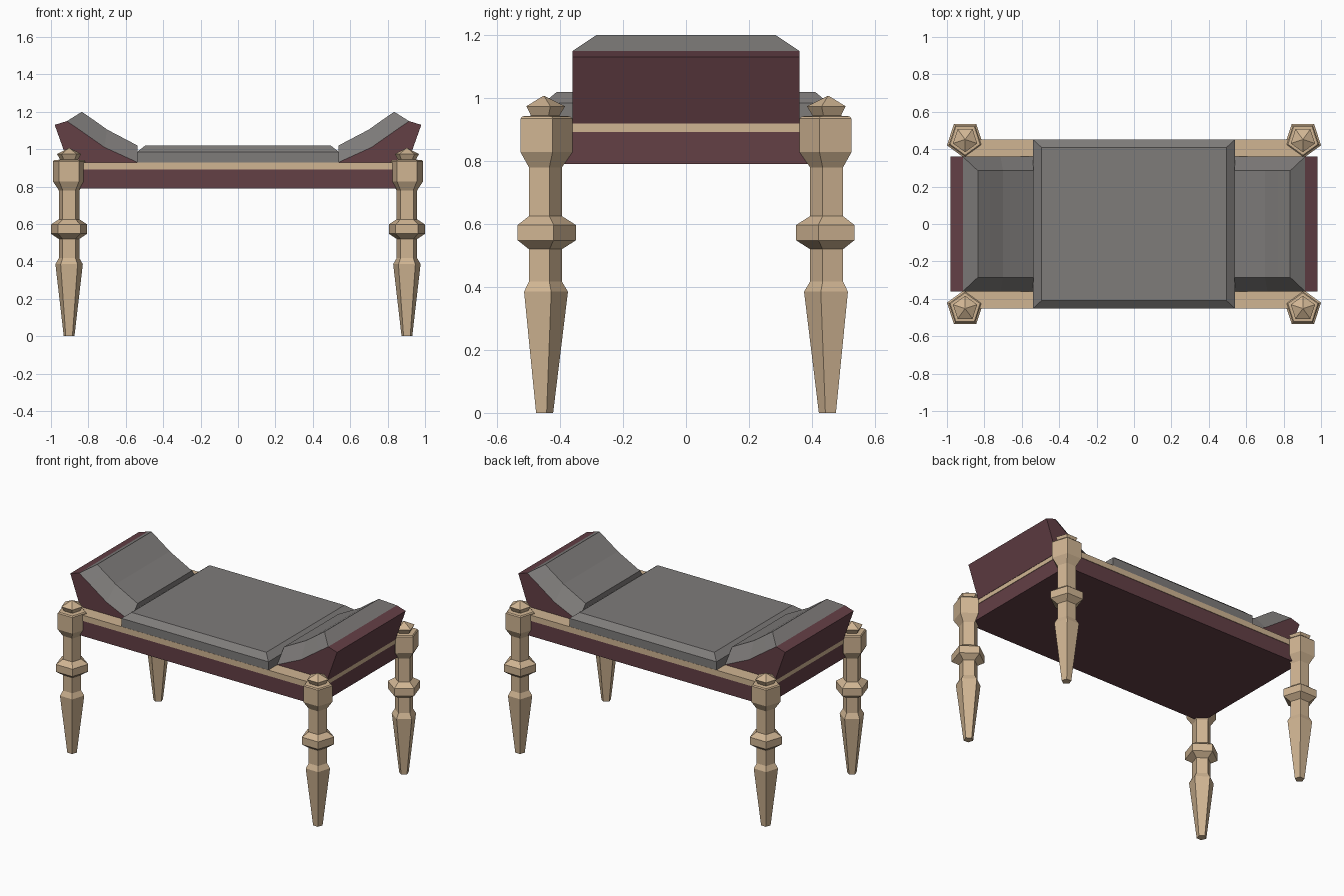
import bpy, bmesh
from math import sin, cos, tau

cube = bpy.data.objects.get("Cube")
if cube:
    bpy.data.objects.remove(cube, do_unlink=True)


def material(name, rgb):
    m = bpy.data.materials.new(name)
    m.use_nodes = True
    m.diffuse_color = (*rgb, 1)
    m.node_tree.nodes["Principled BSDF"].inputs["Base Color"].default_value = (*rgb, 1)
    return m


wood = material("pale wood", (0.63, 0.46, 0.29))
maroon = material("maroon panel", (0.125, 0.05, 0.06))
fabric = material("grey fabric", (0.21, 0.20, 0.195))


def loft(name, rings, mat):
    """Skin a list of equal-length point loops and cap both ends."""
    bm = bmesh.new()
    loops = [[bm.verts.new(p) for p in ring] for ring in rings]
    n = len(loops[0])
    for a, b in zip(loops, loops[1:]):
        for i in range(n):
            j = (i + 1) % n
            bm.faces.new((a[i], a[j], b[j], b[i]))
    bm.faces.new(loops[0])
    bm.faces.new(loops[-1])
    bmesh.ops.recalc_face_normals(bm, faces=bm.faces)
    mesh = bpy.data.meshes.new(name)
    bm.to_mesh(mesh)
    bm.free()
    mesh.materials.append(mat)
    obj = bpy.data.objects.new(name, mesh)
    bpy.context.collection.objects.link(obj)
    return obj


def rect(x, y, z):
    return [(-x, -y, z), (x, -y, z), (x, y, z), (-x, y, z)]


# Bed base and the wooden rail around its top
loft("base_panel", [rect(0.9, 0.45, 0.79), rect(0.9, 0.45, 0.892)], maroon)
loft("top_rail", [rect(0.903, 0.453, 0.892), rect(0.903, 0.453, 0.93)], wood)

# Chamfered seat cushion
loft("seat_cushion", [rect(0.54, 0.452, 0.93), rect(0.54, 0.452, 0.985),
                      rect(0.495, 0.41, 1.02)], fabric)

# Turned five-sided legs: (radius, height)
LEG = [(0.03, 0), (0.077, 0.385), (0.058, 0.417), (0.058, 0.52), (0.102, 0.548),
       (0.102, 0.597), (0.058, 0.625), (0.058, 0.78), (0.091, 0.828), (0.091, 0.935),
       (0.084, 0.942), (0.05, 0.944), (0.068, 0.974), (0.002, 1.007)]

# Headrest curve, from the raised outer end to the seat: (x, z)
LOWER = [(0.915, 1.15), (0.842, 1.10), (0.714, 1.01), (0.538, 0.93)]
UPPER = [(0.835, 1.20), (0.77, 1.155), (0.70, 1.105), (0.538, 1.02)]
SHELL = [(0.905, 0.92), (0.98, 1.13)] + LOWER

for sx, side in ((1, "left"), (-1, "right")):
    for sy, end in ((-1, "front"), (1, "back")):
        rings = [[(sx * 0.903 + r * sin(i * tau / 5),
                   sy * (0.452 - r * cos(i * tau / 5)), z) for i in range(5)]
                 for r, z in LEG]
        loft(f"{end}_{side}_leg", rings, wood)

    # Headrest shell, extruded across the bed
    loft(f"{side}_headrest_shell",
         [[(sx * x, y, z) for x, z in SHELL] for y in (-0.36, 0.36)], maroon)

    # Headrest cushion, tapered towards its upper surface
    loft(f"{side}_headrest_cushion",
         [[(sx * a[0], -0.36, a[1]), (sx * a[0], 0.36, a[1]),
           (sx * b[0], 0.285, b[1]), (sx * b[0], -0.285, b[1])]
          for a, b in zip(LOWER, UPPER)], fabric)
